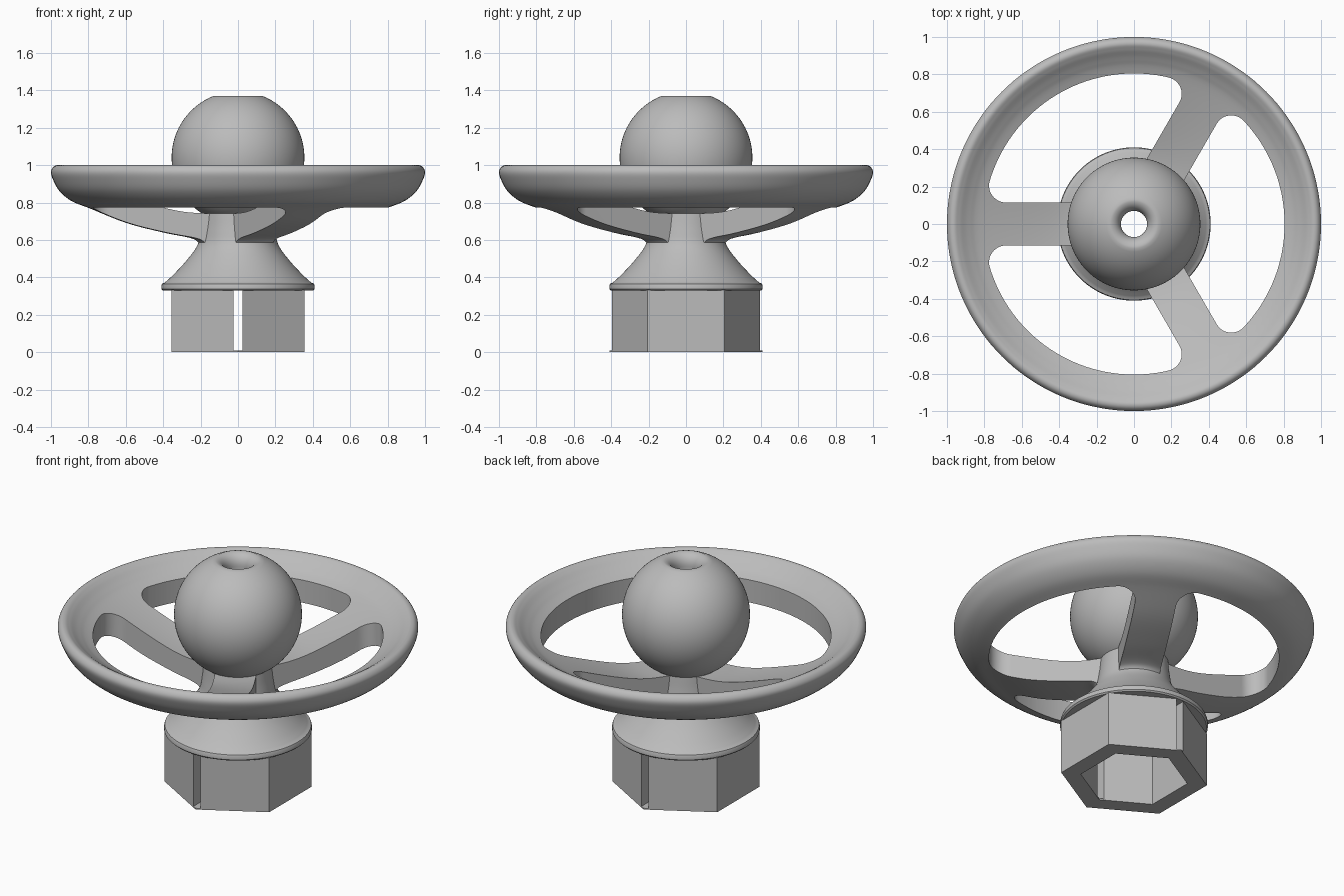
import bpy, bmesh, math
from math import sin, cos, pi, radians, sqrt, asin
from mathutils import Matrix, Vector

if "Cube" in bpy.data.objects:
    bpy.data.objects.remove(bpy.data.objects["Cube"])

GREY = (0.5, 0.5, 0.5, 1)
metal = bpy.data.materials.new("plain grey")
metal.use_nodes = True
metal.diffuse_color = GREY
metal.node_tree.nodes["Principled BSDF"].inputs["Base Color"].default_value = GREY


def finish(name, bm):
    bmesh.ops.recalc_face_normals(bm, faces=bm.faces)
    mesh = bpy.data.meshes.new(name)
    bm.to_mesh(mesh)
    bm.free()
    mesh.materials.append(metal)
    obj = bpy.data.objects.new(name, mesh)
    bpy.context.collection.objects.link(obj)
    return obj


def smooth(obj):
    bpy.ops.object.select_all(action="DESELECT")
    obj.select_set(True)
    bpy.context.view_layer.objects.active = obj
    bpy.ops.object.shade_smooth_by_angle(angle=radians(32))


def spline(points, steps=5):
    """Smooth Catmull-Rom curve through a few (radius, height) points."""
    p = [Vector(q) for q in points]
    p = [2 * p[0] - p[1]] + p + [2 * p[-1] - p[-2]]
    out = []
    for a, b, c, d in zip(p, p[1:], p[2:], p[3:]):
        for i in range(steps):
            t = i / steps
            out.append(0.5 * (2 * b + (c - a) * t + (2 * a - 5 * b + 4 * c - d) * t**2
                              + (3 * b - a - 3 * c + d) * t**3))
    return [tuple(v) for v in out] + [tuple(points[-1])]


def lathe(name, profile, segments=96):
    """Revolve a closed (radius, height) outline about z."""
    bm = bmesh.new()
    rings = [[bm.verts.new((r * cos(2 * pi * k / segments), r * sin(2 * pi * k / segments), z))
              for r, z in profile] for k in range(segments)]
    n = len(profile)
    for k in range(segments):
        a, b = rings[k], rings[(k + 1) % segments]
        for i in range(n):
            j = (i + 1) % n
            bm.faces.new((a[i], b[i], b[j], a[j]))
    return finish(name, bm)


def prism(name, outline, z0, z1, angle=0):
    bm = bmesh.new()
    face = bm.faces.new([bm.verts.new((x, y, z0)) for x, y in outline])
    top = bmesh.ops.extrude_face_region(bm, geom=[face])["geom"]
    bmesh.ops.translate(bm, vec=(0, 0, z1 - z0),
                        verts=[v for v in top if isinstance(v, bmesh.types.BMVert)])
    bmesh.ops.rotate(bm, verts=bm.verts, matrix=Matrix.Rotation(angle, 3, "Z"))
    return finish(name, bm)


def cut(obj, cutter):
    mod = obj.modifiers.new("cut", "BOOLEAN")
    mod.operation, mod.solver, mod.object = "DIFFERENCE", "EXACT", cutter
    bpy.context.view_layer.objects.active = obj
    bpy.ops.object.modifier_apply(modifier=mod.name)
    bpy.data.objects.remove(cutter)


# Dished wheel: underside, rounded rim and upper face
under = spline([(0.2, 0.55), (0.215, 0.59), (0.26, 0.612), (0.4, 0.64), (0.6, 0.692), (0.8, 0.772)])
rim = spline([(0.8, 0.772), (0.89, 0.808), (0.955, 0.862), (0.99, 0.925), (1.0, 0.965),
              (0.985, 0.993), (0.96, 1.0), (0.93, 0.985)])
upper = spline([(0.93, 0.985), (0.88, 0.95), (0.8, 0.91), (0.5, 0.80), (0.32, 0.752), (0.15, 0.74)])
wheel = lathe("wheel", [(0.15, 0.55)] + under[:-1] + rim[:-1] + upper, 144)

# Three rounded windows leave three parallel-sided spokes
OUTER, HALF, FILLET = 0.805, 0.115, 0.09
reach = OUTER - FILLET
tilt = asin((HALF + FILLET) / reach)        # fillet centre, measured from the spoke axis
corner = radians(60) - tilt                 # the same, measured from the window axis
centre = (reach * cos(corner), reach * sin(corner))
half = [(OUTER * cos(corner * i / 20), OUTER * sin(corner * i / 20)) for i in range(20)]
for i in range(13):
    a = corner + (radians(150) - corner) * i / 12
    half.append((centre[0] + FILLET * cos(a), centre[1] + FILLET * sin(a)))
apex = (HALF / sin(radians(60)), 0)
window = half + [apex] + [(x, -y) for x, y in reversed(half[1:])]
for k in range(3):
    cut(wheel, prism("window_cutter", window, 0.3, 1.3, 2 * pi * k / 3))
smooth(wheel)

# Flared hollow hub with a flange
flare = spline([(0.19, 0.75), (0.2, 0.65), (0.218, 0.57), (0.28, 0.485), (0.35, 0.41), (0.392, 0.372)])
hollow = spline([(0.25, 0.33), (0.23, 0.42), (0.15, 0.52), (0.07, 0.58)])
smooth(lathe("hub", flare + [(0.406, 0.366), (0.41, 0.355), (0.41, 0.338), (0.402, 0.33)]
             + hollow + [(0.07, 0.75)]))

# Ball with a rounded bore
R, MID, BORE, LIP = 0.355, 1.04, 0.07, 0.13
start = asin(LIP / R)
end = pi - asin(0.18 / R)
ball = [(R * sin(a), MID + R * cos(a))
        for a in (start + (end - start) * i / 40 for i in range(41))]
lip = [(LIP - (LIP - BORE) * sin(pi / 2 * i / 8), MID + R * cos(start) - 0.07 * (1 - cos(pi / 2 * i / 8)))
       for i in range(1, 9)]
smooth(lathe("ball", ball + [(BORE, ball[-1][1])] + lip[::-1]))


# Hexagonal socket with a slot through its front and back corners
def hexagon(radius):
    return [(radius * cos(radians(30 + 60 * i)), radius * sin(radians(30 + 60 * i))) for i in range(6)]


socket = prism("hex_socket", hexagon(0.41), 0, 0.332)
cut(socket, prism("bore_cutter", hexagon(0.30), -0.1, 0.5))
cut(socket, prism("slot_cutter", [(-0.024, -1), (0.024, -1), (0.024, 1), (-0.024, 1)], 0.008, 0.5))
